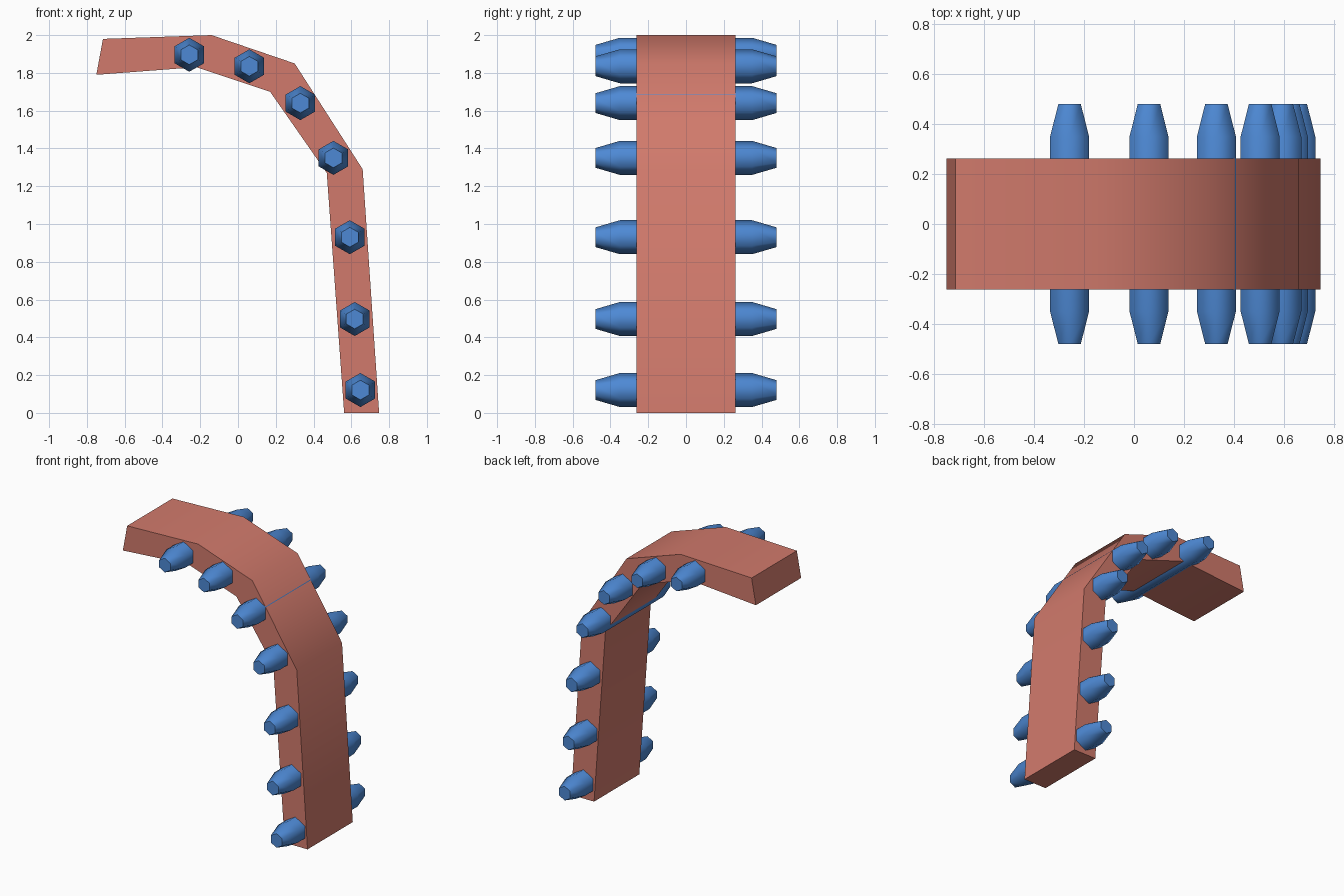
import bpy, bmesh, math
from mathutils import Vector

cube = bpy.data.objects.get("Cube")
if cube:
    bpy.data.objects.remove(cube, do_unlink=True)


def material(name, rgb):
    mat = bpy.data.materials.new(name)
    mat.use_nodes = True
    mat.diffuse_color = (*rgb, 1)
    mat.node_tree.nodes["Principled BSDF"].inputs["Base Color"].default_value = (*rgb, 1)
    return mat


def loft(name, rings, mat):
    """Skin a row of equal closed rings, cap both ends and smooth the soft edges."""
    bm = bmesh.new()
    loops = [[bm.verts.new(p) for p in ring] for ring in rings]
    n = len(loops[0])
    for a, b in zip(loops, loops[1:]):
        for i in range(n):
            j = (i + 1) % n
            bm.faces.new((a[i], a[j], b[j], b[i]))
    bm.faces.new(loops[0])
    bm.faces.new(loops[-1])
    bmesh.ops.recalc_face_normals(bm, faces=bm.faces)
    mesh = bpy.data.meshes.new(name)
    bm.to_mesh(mesh)
    bm.free()
    mesh.materials.append(mat)
    obj = bpy.data.objects.new(name, mesh)
    bpy.context.collection.objects.link(obj)
    bpy.ops.object.select_all(action='DESELECT')
    obj.select_set(True)
    bpy.context.view_layer.objects.active = obj
    bpy.ops.object.shade_smooth_by_angle(angle=math.radians(65))
    return obj


red = material("clay red", (0.64, 0.195, 0.15))
blue = material("rod blue", (0.075, 0.25, 0.66))

# Bent band: paired outer and inner points along the arch
HALF = 0.262
outer = [(-0.715, 1.98), (-0.14, 2.0), (0.30, 1.85), (0.66, 1.29), (0.747, 0)]
inner = [(-0.75, 1.79), (-0.22, 1.83), (0.17, 1.70), (0.47, 1.27), (0.562, 0)]
sections = [[Vector((x, y, z)) for x, y, z in (
    (ox, -HALF, oz), (ox, HALF, oz), (ix, HALF, iz), (ix, -HALF, iz))]
    for (ox, oz), (ix, iz) in zip(outer, inner)]
loft("bent_band", sections, red)

# Hexagonal rods with tapered ends, running through the band
centres = [(-0.258, 1.896), (0.06, 1.835), (0.33, 1.64), (0.505, 1.35),
           (0.592, 0.93), (0.618, 0.497), (0.648, 0.121)]
steps = [(-0.48, 0.052), (-0.35, 0.09), (0.35, 0.09), (0.48, 0.052)]
for k, (cx, cz) in enumerate(centres, 1):
    rings = [[Vector((cx + r * math.sin(i * math.pi / 3), y,
                      cz + r * math.cos(i * math.pi / 3))) for i in range(6)]
             for y, r in steps]
    loft(f"cross_rod_{k}", rings, blue)
